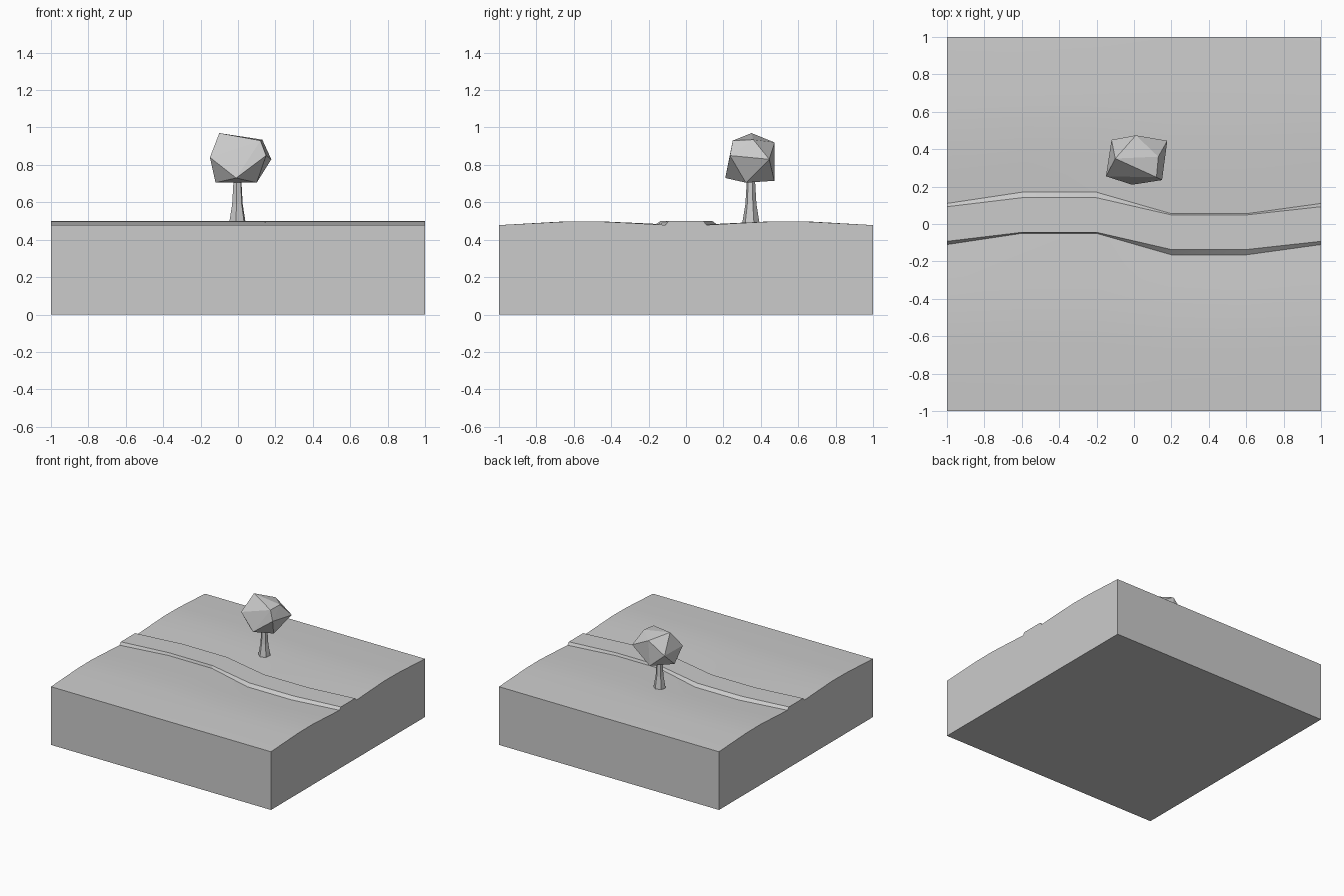
import bpy, bmesh, math

if "Cube" in bpy.data.objects:
    bpy.data.objects.remove(bpy.data.objects["Cube"], do_unlink=True)

# One matte grey for everything
grey = bpy.data.materials.new("plain grey")
grey.use_nodes = True
COLOUR = (0.6, 0.6, 0.6, 1)
grey.diffuse_color = COLOUR
grey.node_tree.nodes["Principled BSDF"].inputs["Base Color"].default_value = COLOUR


def finish(bm, name):
    bmesh.ops.recalc_face_normals(bm, faces=bm.faces)
    mesh = bpy.data.meshes.new(name)
    bm.to_mesh(mesh)
    bm.free()
    mesh.materials.append(grey)
    obj = bpy.data.objects.new(name, mesh)
    bpy.context.collection.objects.link(obj)
    return obj


def skin(bm, rows, closed=False):
    """Join neighbouring rows of vertices with quads."""
    for a, b in zip(rows, rows[1:]):
        n = len(a)
        for i in range(n if closed else n - 1):
            j = (i + 1) % n
            bm.faces.new((a[i], a[j], b[j], b[i]))


# Ground block: one cross-section swept along x, bending with the path
# Each entry: distance from the middle, height, amount of bend
half = [(1, 0.478, 0), (0.66, 0.496, 0.4), (0.475, 0.498, 0.35),
        (0.29, 0.489, 0.65), (0.11, 0.479, 1), (0.0925, 0.5, 0.8)]
section = [(-y, z, w) for y, z, w in half] + half[::-1]
section += [(1, 0, 0), (-1, 0, 0)]
bends = [0, 0.06, 0.06, -0.055, -0.055, 0]

bm = bmesh.new()
rings = []
for i, bend in enumerate(bends):
    x = -1 + 0.4 * i
    rings.append([bm.verts.new((x, y + bend * w, z)) for y, z, w in section])
skin(bm, rings, closed=True)
for ring in (rings[0], rings[-1]):
    bm.faces.new(ring)
ground = finish(bm, "ground_block")

# Trunk: flared six-sided column
bm = bmesh.new()
rings = []
for z, r in ((0.47, 0.048), (0.5, 0.045), (0.59, 0.03), (0.74, 0.021)):
    rings.append([bm.verts.new((-0.003 + r * math.cos(a), 0.347 + r * math.sin(a), z))
                  for a in (math.radians(60 * k + 20) for k in range(6))])
skin(bm, rings, closed=True)
bm.faces.new(rings[0])
bm.faces.new(rings[-1])
finish(bm, "trunk")

# Foliage: irregular faceted ball
corners = [(-0.1, 0.35, 0.97), (0.12, 0.25, 0.93), (-0.01, 0.21, 0.73),
           (-0.15, 0.255, 0.84), (0.15, 0.235, 0.85), (0.178, 0.445, 0.83),
           (0.13, 0.36, 0.935), (0.01, 0.474, 0.92), (-0.12, 0.45, 0.82),
           (-0.12, 0.32, 0.705), (0.1, 0.32, 0.705), (0, 0.472, 0.715)]
bm = bmesh.new()
for c in corners:
    bm.verts.new(c)
bmesh.ops.convex_hull(bm, input=bm.verts)
finish(bm, "foliage")

# Soft ground with crisp borders
bpy.ops.object.select_all(action="DESELECT")
ground.select_set(True)
bpy.context.view_layer.objects.active = ground
bpy.ops.object.shade_smooth_by_angle(angle=math.radians(20))
